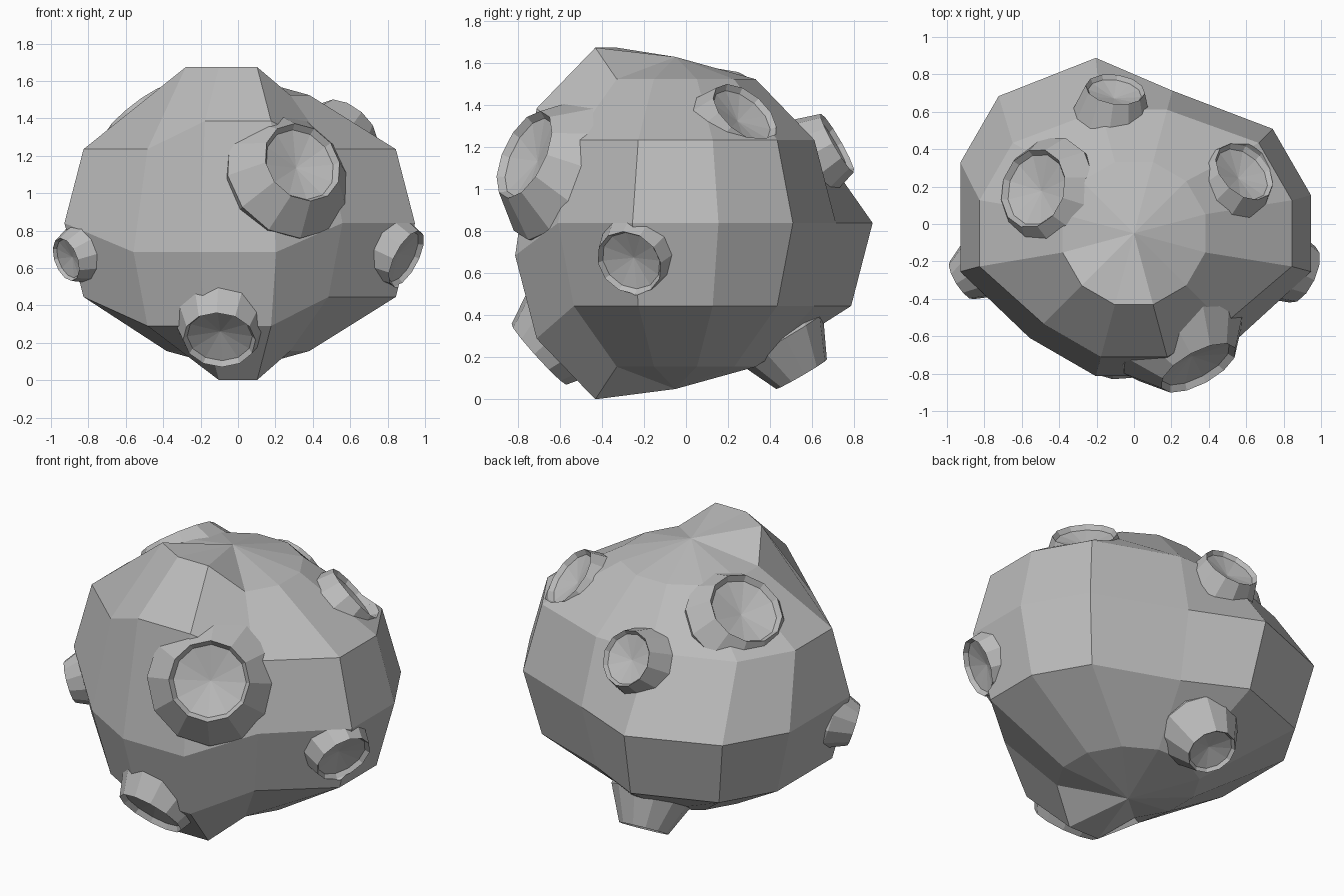
import bpy, bmesh
from math import sin, cos, radians, pi
from mathutils import Vector

if "Cube" in bpy.data.objects:
    bpy.data.objects.remove(bpy.data.objects["Cube"])

rock = bpy.data.materials.new("rock_grey")
rock.use_nodes = True
GREY = (0.5, 0.5, 0.5, 1)
rock.diffuse_color = GREY
rock.node_tree.nodes["Principled BSDF"].inputs["Base Color"].default_value = GREY

CENTRE = Vector((0, -0.05, 0.84))
RADIUS = 0.79
SEGMENTS = 12


def make_object(name, bm):
    bmesh.ops.recalc_face_normals(bm, faces=bm.faces)
    mesh = bpy.data.meshes.new(name)
    bm.to_mesh(mesh)
    bm.free()
    mesh.materials.append(rock)
    obj = bpy.data.objects.new(name, mesh)
    bpy.context.collection.objects.link(obj)
    return obj


def bridge(bm, a, b):
    n = len(a)
    for i in range(n):
        bm.faces.new((a[i], a[(i + 1) % n], b[(i + 1) % n], b[i]))


def fan(bm, ring, tip):
    for i in range(len(ring)):
        bm.faces.new((ring[i], ring[(i + 1) % len(ring)], tip))


# Lumps: (latitudes, segment numbers, shift) pushing patches of the sphere outward
LUMPS = [
    ((-30, 0, 30), (11, 0, 1), (0.183, 0, 0)),
    ((-30, 0, 30), (4, 5, 6), (-0.165, 0, 0)),
    ((-30, 0), (3, 4, 5), (0, 0.175, 0)),
    ((60,), (7, 8, 9), (0, 0, 0.15)),
    ((30,), (8, 9), (0, 0, 0.15)),
    ((-30, 0), (7, 8, 9), (0, 0, -0.155)),
    ((-60,), (8, 9), (0, 0, -0.155)),
]


def build_body():
    bm = bmesh.new()
    rings = []
    for lat in (-60, -30, 0, 30, 60):
        ring = []
        for k in range(SEGMENTS):
            a, t = radians(15 + 30 * k), radians(lat)
            p = CENTRE + RADIUS * Vector((cos(t) * cos(a), cos(t) * sin(a), sin(t)))
            for lats, segs, shift in LUMPS:
                if lat in lats and k in segs:
                    p += Vector(shift)
            ring.append(bm.verts.new(p))
        rings.append(ring)
    for a, b in zip(rings, rings[1:]):
        bridge(bm, a, b)
    for ring, side in ((rings[0], -1), (rings[-1], 1)):
        fan(bm, ring, bm.verts.new(CENTRE + Vector((0, 0, side * RADIUS))))
    return make_object("asteroid_body", bm)


def revolve(name, centre, normal, rings, tips, sides=12):
    """Stack rings of (radius, height) along the normal; tips close the ends."""
    bm = bmesh.new()
    turn = Vector(normal).to_track_quat('Z', 'Y')
    at = lambda x, y, z: bm.verts.new(Vector(centre) + turn @ Vector((x, y, z)))
    loops = []
    for r, h in rings:
        loops.append([at(r * cos(2 * pi * i / sides), r * sin(2 * pi * i / sides), h)
                      for i in range(sides)])
    for a, b in zip(loops, loops[1:]):
        bridge(bm, a, b)
    for loop, h in zip((loops[0], loops[-1]), tips):
        fan(bm, loop, at(0, 0, h))
    return make_object(name, bm)


# Craters: name, rim centre, normal, rim radius, base radius, wall height
CRATERS = [
    ("front_large", (0.345, -0.77, 1.165), (0.44, -0.81, 0.39), 0.225, 0.365, 0.18),
    ("left_side", (0.90, -0.27, 0.65), (0.82, -0.38, -0.43), 0.165, 0.215, 0.20),
    ("right_side", (-0.92, -0.30, 0.645), (-0.80, -0.50, -0.30), 0.12, 0.18, 0.14),
    ("front_low", (-0.10, -0.70, 0.215), (-0.08, -0.74, -0.67), 0.195, 0.255, 0.15),
    ("right_top", (-0.54, 0.19, 1.44), (-0.60, 0.19, 0.77), 0.215, 0.31, 0.13),
    ("left_top", (0.59, 0.28, 1.365), (0.52, 0.54, 0.65), 0.18, 0.235, 0.15),
    ("back_top", (-0.10, 0.72, 1.22), (0.12, 0.86, 0.49), 0.16, 0.22, 0.19),
    ("back_low", (-0.10, 0.55, 0.12), (-0.05, 0.50, -0.86), 0.14, 0.235, 0.20),
]

body = build_body()
cutters = []
for name, pos, normal, rim, base, wall in CRATERS:
    # Raised wall, rim and shallow bowl
    revolve(name + "_crater", pos, normal,
            [(base * 0.85, -wall - 0.15), (base, -wall), (rim, 0),
             (rim * 0.9, -rim * 0.15)],
            (-wall - 0.15, -rim * 0.35))
    # Hollow in the body beneath the bowl
    cutter = revolve(name + "_cutter", pos, normal,
                     [(rim * 0.91, -rim * 0.18), (rim * 1.01, -0.004), (rim * 1.01, 0.15)],
                     (-rim * 0.4, 0.16))
    cutter.hide_render = True
    cutters.append(cutter)
    cut = body.modifiers.new(name, 'BOOLEAN')
    cut.operation = 'DIFFERENCE'
    cut.solver = 'EXACT'
    cut.object = cutter

# Bake the hollows, then discard the cutters
bpy.context.view_layer.update()
graph = bpy.context.evaluated_depsgraph_get()
carved = bpy.data.meshes.new_from_object(body.evaluated_get(graph))
body.modifiers.clear()
body.data = carved
for cutter in cutters:
    bpy.data.objects.remove(cutter)
